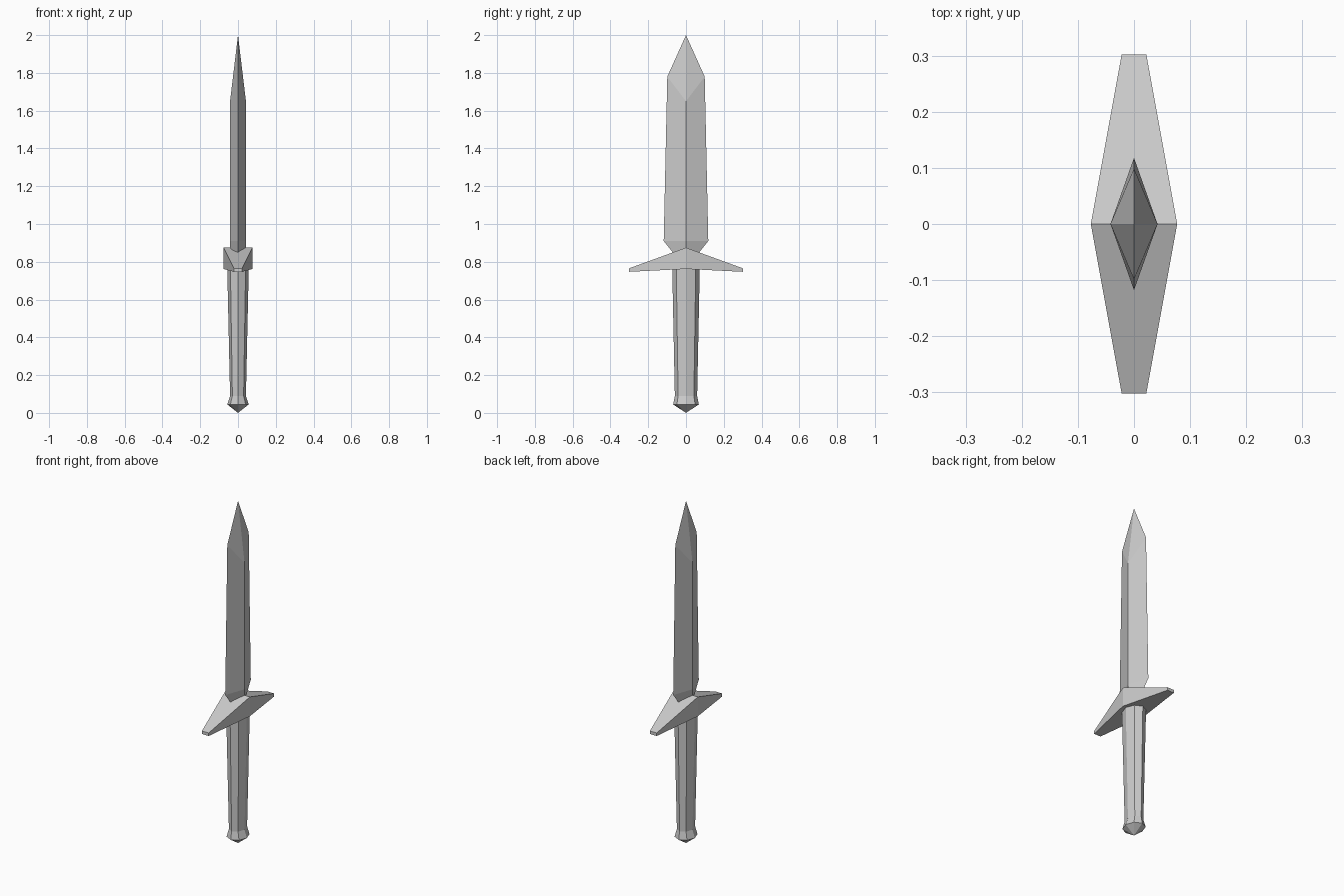
import bpy
from math import cos, sin, pi

if "Cube" in bpy.data.objects:
    bpy.data.objects.remove(bpy.data.objects["Cube"])


def loft(name, rings):
    """Skin a stack of equal-sized rings; a one-point ring makes an apex."""
    verts, faces, starts = [], [], []
    for ring in rings:
        starts.append(len(verts))
        verts += ring
    n = max(len(r) for r in rings)
    for k in range(len(rings) - 1):
        a, b = starts[k], starts[k + 1]
        for i in range(n):
            j = (i + 1) % n
            if len(rings[k]) == 1:
                faces.append((a, b + j, b + i))
            elif len(rings[k + 1]) == 1:
                faces.append((a + i, a + j, b))
            else:
                faces.append((a + i, a + j, b + j, b + i))
    if len(rings[0]) > 1:
        faces.append(tuple(reversed(range(n))))
    if len(rings[-1]) > 1:
        faces.append(tuple(range(starts[-1], starts[-1] + n)))
    mesh = bpy.data.meshes.new(name)
    mesh.from_pydata(verts, [], faces)
    obj = bpy.data.objects.new(name, mesh)
    bpy.context.collection.objects.link(obj)
    return obj


def diamond(x, y, z_ridge, z_edge):
    return [(x, 0, z_ridge), (0, y, z_edge), (-x, 0, z_ridge), (0, -y, z_edge)]


def octagon(x, y, z):
    return [(x * cos(i * pi / 4), y * sin(i * pi / 4), z) for i in range(8)]


# Blade: diamond section with a ridge that ends below the shoulders
loft("blade", [
    diamond(0.042, 0.062, 0.84, 0.84),
    diamond(0.042, 0.118, 0.91, 0.91),
    diamond(0.042, 0.099, 1.65, 1.78),
    [(0, 0, 2.0)],
])


# Crossguard: rectangular section along y, thick in the middle, drooping tips
def guard_section(y, x, z0, z1):
    return [(-x, y, z0), (-x, y, z1), (x, y, z1), (x, y, z0)]


loft("crossguard", [
    guard_section(-0.302, 0.022, 0.747, 0.765),
    guard_section(0, 0.077, 0.762, 0.875),
    guard_section(0.302, 0.022, 0.747, 0.765),
])

# Grip and flared pommel: tapered octagon closing to a low point
loft("grip", [
    [(0, 0, 0.0)],
    octagon(0.057, 0.068, 0.045),
    octagon(0.042, 0.059, 0.09),
    octagon(0.057, 0.073, 0.77),
])
